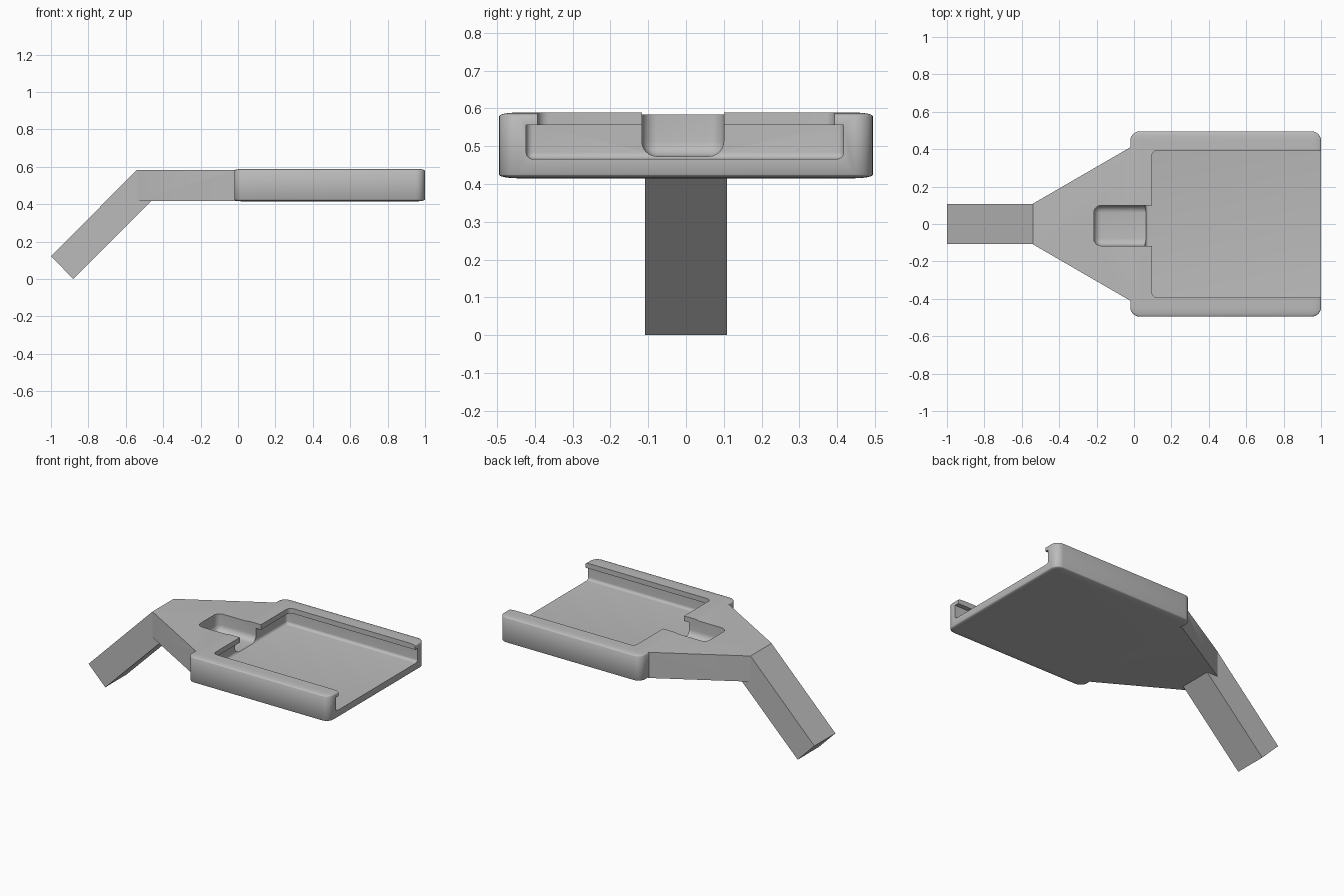
import bpy
import bmesh

if "Cube" in bpy.data.objects:
    bpy.data.objects.remove(bpy.data.objects["Cube"], do_unlink=True)

grey = bpy.data.materials.new("plain grey")
grey.use_nodes = True
grey.diffuse_color = (0.5, 0.5, 0.5, 1)
grey.node_tree.nodes["Principled BSDF"].inputs["Base Color"].default_value = (0.5, 0.5, 0.5, 1)


def finish(name, bm):
    bmesh.ops.recalc_face_normals(bm, faces=bm.faces)
    mesh = bpy.data.meshes.new(name)
    bm.to_mesh(mesh)
    bm.free()
    mesh.materials.append(grey)
    obj = bpy.data.objects.new(name, mesh)
    bpy.context.collection.objects.link(obj)
    return obj


def rounded_box(name, low, high, radius, pick=lambda a, b: True, squash=1):
    """Box with the picked edges rounded; squash flattens the rounding in z."""
    bm = bmesh.new()
    bmesh.ops.create_cube(bm, size=1)
    for v in bm.verts:
        for i in range(3):
            v.co[i] = low[i] if v.co[i] < 0 else high[i]
        v.co.z *= squash
    edges = [e for e in bm.edges if pick(e.verts[0].co, e.verts[1].co)]
    bmesh.ops.bevel(bm, geom=edges, offset=radius, segments=6,
                    profile=0.5, affect='EDGES')
    for v in bm.verts:
        v.co.z /= squash
    return finish(name, bm)


def prism(name, points, offset):
    bm = bmesh.new()
    face = bm.faces.new([bm.verts.new(p) for p in points])
    out = bmesh.ops.extrude_face_region(bm, geom=[face])
    moved = [v for v in out["geom"] if isinstance(v, bmesh.types.BMVert)]
    bmesh.ops.translate(bm, verts=moved, vec=offset)
    return finish(name, bm)


def combine(body, other, operation):
    mod = body.modifiers.new("combine", 'BOOLEAN')
    mod.operation = operation
    mod.solver = 'EXACT'
    mod.object = other
    bpy.context.view_layer.objects.active = body
    bpy.ops.object.modifier_apply(modifier=mod.name)
    bpy.data.objects.remove(other, do_unlink=True)


# Tray body with gently crowned rims
holder = rounded_box("tray_holder", (-0.02, -0.495, 0.415), (1, 0.495, 0.589),
                     0.05, squash=5)

# Tapered neck
top, bottom = 0.584, 0.417
neck = prism("neck", [(-0.54, -0.109, bottom), (-0.02, -0.41, bottom),
                      (0.04, -0.41, bottom), (0.04, 0.41, bottom),
                      (-0.02, 0.41, bottom), (-0.54, 0.109, bottom)],
             (0, 0, top - bottom))
combine(holder, neck, 'UNION')

# Sloping square arm
arm = prism("arm", [(-0.54, -0.108, top), (-1, -0.108, 0.121),
                    (-0.88, -0.108, 0), (-0.46, -0.108, 0.42),
                    (-0.46, -0.108, 0.5)], (0, 0.216, 0))
combine(holder, arm, 'UNION')

# Undercut pocket, open at the end
floor = 0.466
pocket = rounded_box("pocket_cutter", (0.06, -0.423, floor), (1.2, 0.417, 0.556),
                     0.018, lambda a, b: min(a.z, b.z) < 0.5)
combine(holder, pocket, 'DIFFERENCE')

# Opening between the overhanging lips
opening = rounded_box("opening_cutter", (0.095, -0.393, 0.5), (1.2, 0.393, 0.7),
                      0.03, lambda a, b: abs(a.z - b.z) > 0.1)
combine(holder, opening, 'DIFFERENCE')

# Rounded finger slot running into the pocket
slot = rounded_box("slot_cutter", (-0.215, -0.117, 0.473), (0.2, 0.1, 0.7), 0.04)
combine(holder, slot, 'DIFFERENCE')

# Smooth rounded rims, crisp corners
bpy.ops.object.select_all(action='DESELECT')
holder.select_set(True)
bpy.context.view_layer.objects.active = holder
bpy.ops.object.shade_smooth_by_angle(angle=0.6)
